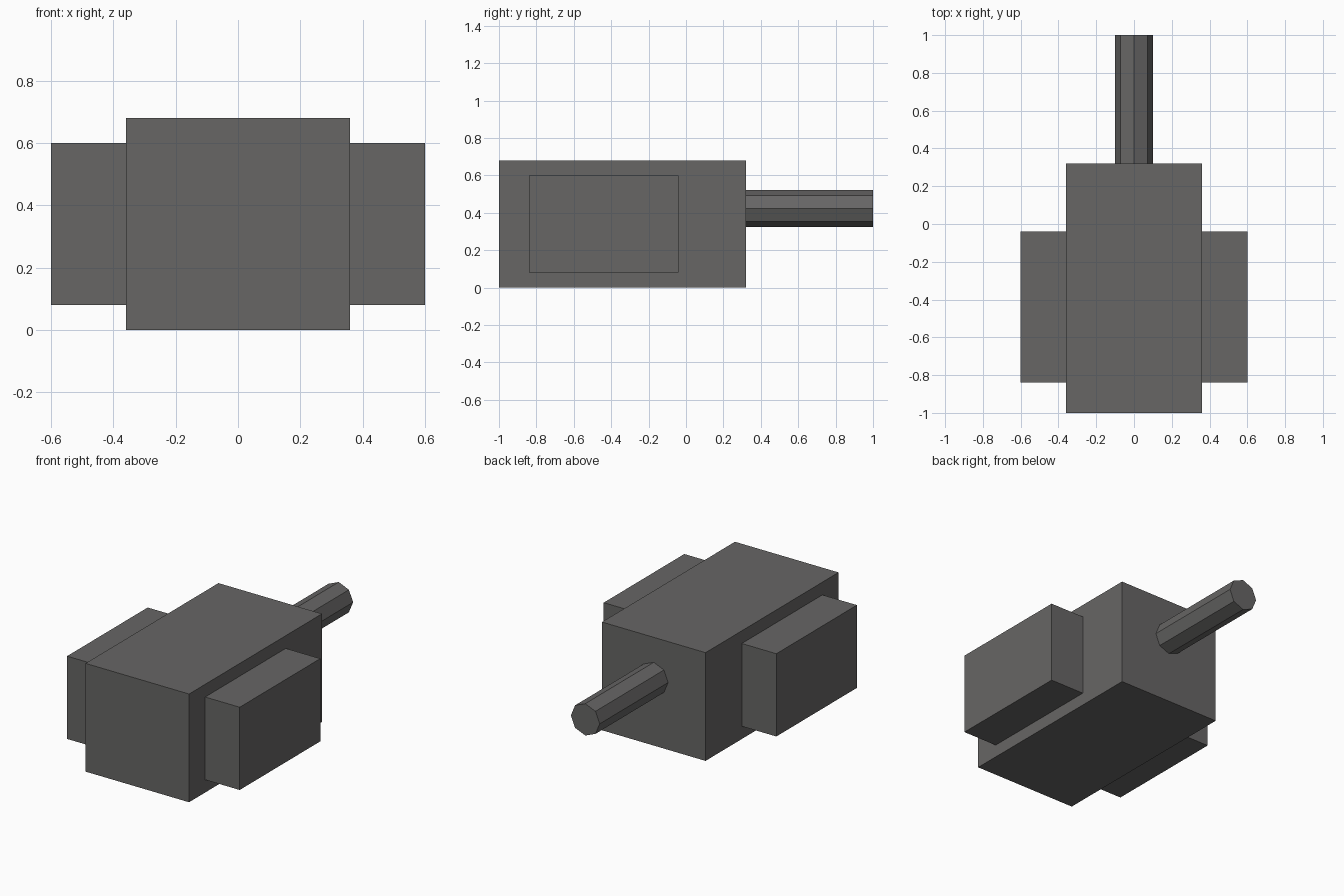
import bpy
import math

if "Cube" in bpy.data.objects:
    bpy.data.objects.remove(bpy.data.objects["Cube"])

grey = bpy.data.materials.new("dark grey")
grey.diffuse_color = (0.135, 0.132, 0.13, 1)
grey.use_nodes = True
grey.node_tree.nodes["Principled BSDF"].inputs["Base Color"].default_value = grey.diffuse_color


def box(name, lo, hi):
    """Box spanning two opposite corners."""
    size = [b - a for a, b in zip(lo, hi)]
    centre = [(a + b) / 2 for a, b in zip(lo, hi)]
    bpy.ops.mesh.primitive_cube_add(size=1, location=centre)
    ob = bpy.context.object
    ob.name = name
    ob.scale = size
    bpy.ops.object.transform_apply(location=False, rotation=False, scale=True)
    ob.data.materials.append(grey)
    return ob


# Main housing
box("housing", (-0.36, -1.0, 0.0), (0.36, 0.32, 0.68))

# Side blocks, one on each side
for name, side in (("left_side_block", -1), ("right_side_block", 1)):
    x = sorted((0.36 * side, 0.6 * side))
    box(name, (x[0], -0.84, 0.08), (x[1], -0.04, 0.6))

# Eight-sided rod at the back
bpy.ops.mesh.primitive_cylinder_add(vertices=8, radius=0.1, depth=0.68,
                                    location=(0, 0.66, 0.423),
                                    rotation=(math.pi / 2, 0, 0))
rod = bpy.context.object
rod.name = "rear_rod"
rod.data.materials.append(grey)
